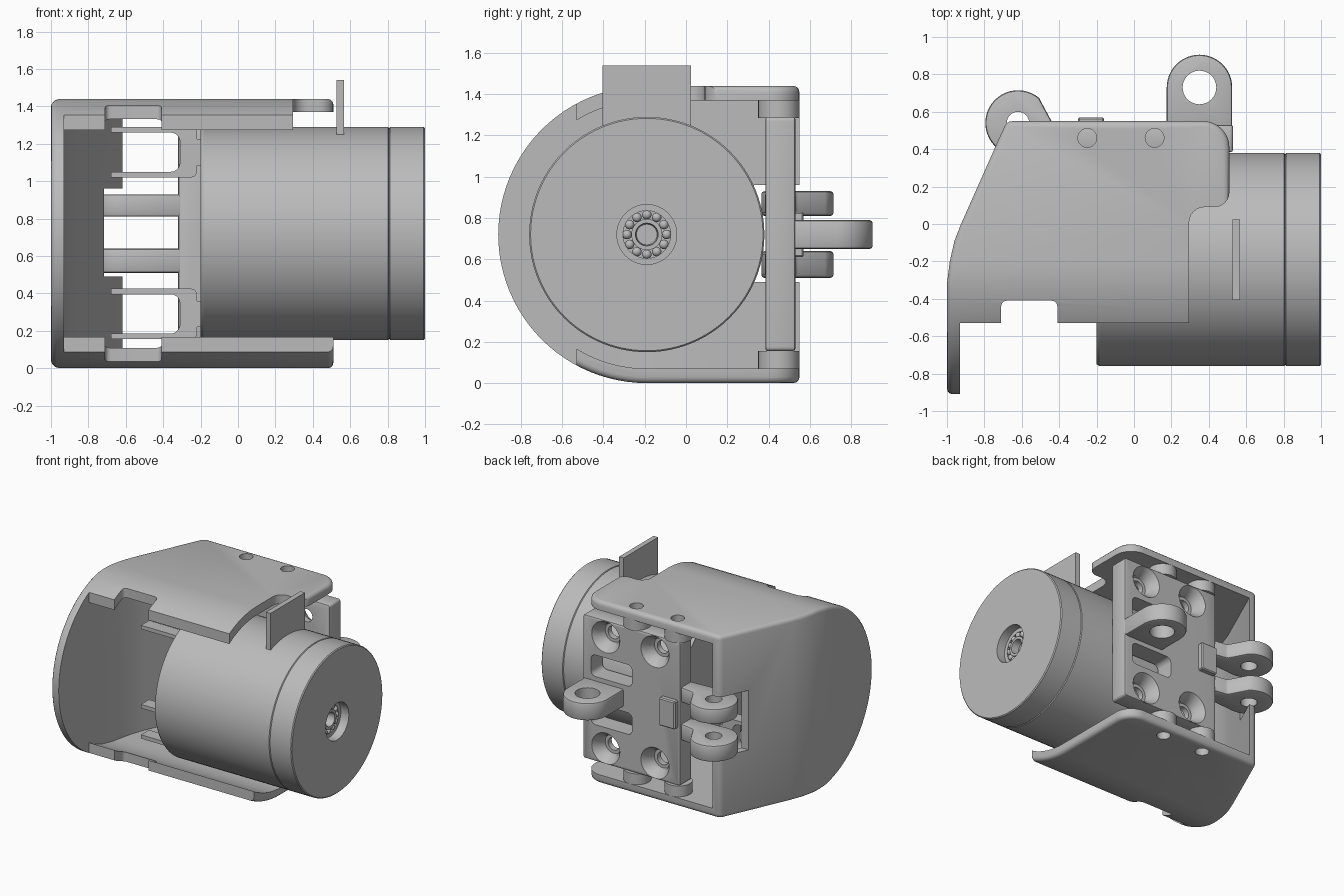
import bpy, bmesh, math
from mathutils import Vector

if "Cube" in bpy.data.objects:
    bpy.data.objects.remove(bpy.data.objects["Cube"])

grey = bpy.data.materials.new("plain grey")
grey.use_nodes = True
COL = (0.50, 0.50, 0.50, 1)
grey.diffuse_color = COL
grey.node_tree.nodes["Principled BSDF"].inputs["Base Color"].default_value = COL

CY, CZ = -0.19, 0.72          # motor axis


def finish(name, bm):
    bmesh.ops.recalc_face_normals(bm, faces=bm.faces)
    me = bpy.data.meshes.new(name)
    bm.to_mesh(me)
    bm.free()
    ob = bpy.data.objects.new(name, me)
    bpy.context.collection.objects.link(ob)
    me.materials.append(grey)
    return ob


def prism(name, pts, axis, lo, hi):
    """Extrude a 2D outline along an axis."""
    place = {"x": lambda a, b, t: (t, a, b),
             "y": lambda a, b, t: (a, t, b),
             "z": lambda a, b, t: (a, b, t)}[axis]
    bm = bmesh.new()
    face = bm.faces.new([bm.verts.new(place(a, b, lo)) for a, b in pts])
    new = bmesh.ops.extrude_face_region(bm, geom=[face])["geom"]
    verts = [v for v in new if isinstance(v, bmesh.types.BMVert)]
    bmesh.ops.translate(bm, verts=verts, vec=Vector(place(0, 0, hi - lo)))
    return finish(name, bm)


def box(name, x, y, z):
    return prism(name, [(x[0], y[0]), (x[1], y[0]), (x[1], y[1]), (x[0], y[1])], "z", *z)


def arc(cx, cy, r, a0, a1, n):
    return [(cx + r * math.cos(math.radians(a0 + (a1 - a0) * i / n)),
             cy + r * math.sin(math.radians(a0 + (a1 - a0) * i / n))) for i in range(n + 1)]


def rounded(x0, x1, y0, y1, r):
    return (arc(x1 - r, y1 - r, r, 0, 90, 6) + arc(x0 + r, y1 - r, r, 90, 180, 6)
            + arc(x0 + r, y0 + r, r, 180, 270, 6) + arc(x1 - r, y0 + r, r, 270, 360, 6))


def cylinder(name, cx, cy, r, axis, lo, hi, n=32):
    return prism(name, arc(cx, cy, r, 0, 360, n)[:-1], axis, lo, hi)


def lathe(name, prof, axis, centre, n):
    """Spin (along, radius) points round an axis through centre."""
    bm = bmesh.new()
    vs = [bm.verts.new((t, r, 0) if axis == "x" else (r, t, 0)) for t, r in prof]
    es = [bm.edges.new(p) for p in zip(vs, vs[1:])]
    bmesh.ops.spin(bm, geom=vs + es, cent=(0, 0, 0), angle=math.tau, steps=n,
                   axis=(1, 0, 0) if axis == "x" else (0, 1, 0))
    bmesh.ops.remove_doubles(bm, verts=bm.verts, dist=1e-5)
    bmesh.ops.translate(bm, verts=bm.verts, vec=Vector(centre))
    return finish(name, bm)


def apply(ob, mod):
    bpy.context.view_layer.objects.active = ob
    bpy.ops.object.modifier_apply(modifier=mod.name)


def boolean(ob, other, op="DIFFERENCE"):
    m = ob.modifiers.new("cut", "BOOLEAN")
    m.operation, m.object, m.solver = op, other, "EXACT"
    apply(ob, m)
    bpy.data.objects.remove(other)


def bevel(ob, width, angle=50, segs=3):
    m = ob.modifiers.new("round", "BEVEL")
    m.width, m.segments, m.angle_limit = width, segs, math.radians(angle)
    apply(ob, m)


def smooth(ob, angle=35):
    bpy.ops.object.select_all(action="DESELECT")
    ob.select_set(True)
    bpy.context.view_layer.objects.active = ob
    bpy.ops.object.shade_smooth_by_angle(angle=math.radians(angle))


def d_shape(r, back):
    return arc(CY, CZ, r, 90, 270, 48) + [(back, CZ - r), (back, CZ + r)]


# Housing: D-shaped shell trimmed to its plan outline
wall = [(-1, -1), (-1, -0.32), (-0.985, -0.2), (-0.96, -0.09), (-0.925, 0.0), (-0.68, 0.55)]
corner = arc(0.37, 0.41, 0.14, 90, 0, 8)
housing = prism("housing", d_shape(0.72, 0.6), "x", -1.2, 0.8)
boolean(housing, prism("plan", wall + corner + [(0.51, -1)], "z", -0.2, 1.7), "INTERSECT")
bevel(housing, 0.03)
inner_wall = [(-0.93, -1.1), (-0.93, -0.31), (-0.915, -0.2), (-0.885, -0.07),
              (-0.85, 0.03), (-0.54, 0.72)]
cavity = prism("cavity", d_shape(0.65, 0.7), "x", -1.2, 0.9)
boolean(cavity, prism("cavity_plan", inner_wall + [(0.8, 0.72), (0.8, -1.1)], "z", -0.3, 1.8),
        "INTERSECT")
boolean(housing, cavity)
boolean(housing, box("front_cut", (-0.93, 0.9), (-1.2, -0.53), (-0.2, 1.7)))
boolean(housing, prism("front_notch", rounded(-0.71, -0.41, -0.8, -0.41, 0.03), "z", -0.2, 1.7))
boolean(housing, prism("top_notch", [(0.295, -0.8), (0.295, 0.0)] + arc(0.375, 0.01, 0.08, 180, 90, 6)
                       + [(0.43, 0.09)] + arc(0.43, 0.17, 0.08, 270, 360, 6) + [(0.8, 0.17), (0.8, -0.8)],
                       "z", 1.0, 1.7))
boolean(housing, box("lug_clearance", (-0.95, -0.5), (0.33, 0.8), (0.49, 0.96)))

# Screw bosses between housing and bracket, drilled through the plates
BOSS_X = (-0.25, 0.11)
for side, (lo, hi), (b0, b1) in (("top", (1.2, 1.6), (1.285, 1.38)), ("bottom", (-0.1, 0.2), (0.06, 0.155))):
    for i, x in enumerate(BOSS_X):
        boolean(housing, cylinder("drill", x, 0.46, 0.05, "z", lo, hi))
        boss = cylinder(f"{side}_boss_{i + 1}", x, 0.45, 0.1, "z", b0, b1)
        boolean(boss, cylinder("drill", x, 0.46, 0.05, "z", lo, hi))
        smooth(boss)
smooth(housing)

# Motor body with groove and bearing seat
motor = lathe("motor", [(-0.2, 0), (-0.2, 0.56), (-0.185, 0.57), (0.803, 0.57), (0.808, 0.562),
                        (0.813, 0.57), (0.993, 0.57), (1, 0.563), (1, 0.145), (0.93, 0.145),
                        (0.93, 0.115), (0.89, 0.115), (0.89, 0.075), (0.94, 0.075), (0.94, 0.055),
                        (0.88, 0.05), (0.88, 0)], "x", (0, CY, CZ), 96)
smooth(motor, 30)
bm = bmesh.new()
for i in range(12):
    a = math.tau * i / 12
    ball = bmesh.ops.create_uvsphere(bm, u_segments=12, v_segments=8, radius=0.023)["verts"]
    bmesh.ops.translate(bm, verts=ball, vec=(0.92, CY + 0.096 * math.cos(a), CZ + 0.096 * math.sin(a)))
smooth(finish("bearing_balls", bm), 60)

# Forked clips on the inner end of the motor
for i, z in enumerate((1.155, 0.29)):
    fork = ([(-0.68, z + 0.135)] + arc(-0.25, z + 0.105, 0.03, 90, 0, 4) + arc(-0.25, z - 0.105, 0.03, 0, -90, 4)
            + [(-0.68, z - 0.135), (-0.68, z - 0.105)] + arc(-0.36, z - 0.055, 0.05, -90, 0, 5)
            + arc(-0.36, z + 0.055, 0.05, 0, 90, 5) + [(-0.68, z + 0.105)])
    smooth(prism(f"fork_clip_{i + 1}", fork, "y", -0.24, -0.14))
    box(f"fork_stem_{i + 1}", (-0.24, -0.19), (-0.24, -0.14), (z - 0.07, z + 0.07))

# Rear bracket with windows and countersunk holes
bracket = prism("bracket", rounded(-0.32, 0.53, 0.155, 1.29, 0.02), "y", 0.385, 0.53)
bevel(bracket, 0.012, 50, 2)
for z in (0.91, 0.53):
    boolean(bracket, prism("window", rounded(0.1, 0.46, z - 0.085, z + 0.085, 0.04), "y", 0.2, 0.8))
for x in (-0.10, 0.33):
    for z in (CZ - 0.44, CZ + 0.44):
        boolean(bracket, lathe("countersink", [(0.2, 0), (0.2, 0.05), (0.43, 0.05), (0.43, 0.075),
                                               (0.47, 0.08), (0.54, 0.13), (0.7, 0.13), (0.7, 0)],
                               "y", (x, 0, z), 32))
smooth(bracket)
pad = box("bracket_pad", (-0.30, -0.16), (0.51, 0.57), (0.61, 0.83))
bevel(pad, 0.008, 50, 1)

# Hinge lugs
fork_lug = arc(-0.62, 0.54, 0.175, 50, 270, 28) + [(-0.30, 0.385), (-0.30, 0.51), (-0.43, 0.53)]
eye_lug = [(0.175, 0.45)] + arc(0.35, 0.73, 0.175, 180, 0, 28) + [(0.525, 0.45)]
for name, pts, z0, z1, cx, cy, r in (("lower_fork_lug", fork_lug, 0.51, 0.64, -0.62, 0.54, 0.06),
                                     ("upper_fork_lug", fork_lug, 0.81, 0.93, -0.62, 0.54, 0.06),
                                     ("eye_lug", eye_lug, 0.65, 0.79, 0.35, 0.73, 0.09)):
    lug = prism(name, pts, "z", z0, z1)
    bevel(lug, 0.015, 50, 2)
    boolean(lug, cylinder("pin_hole", cx, cy, r, "z", 0, 1.5))
    smooth(lug)

# Upright flag plate on the motor
box("flag_plate", (0.527, 0.567), (-0.405, 0.025), (1.25, 1.54))
